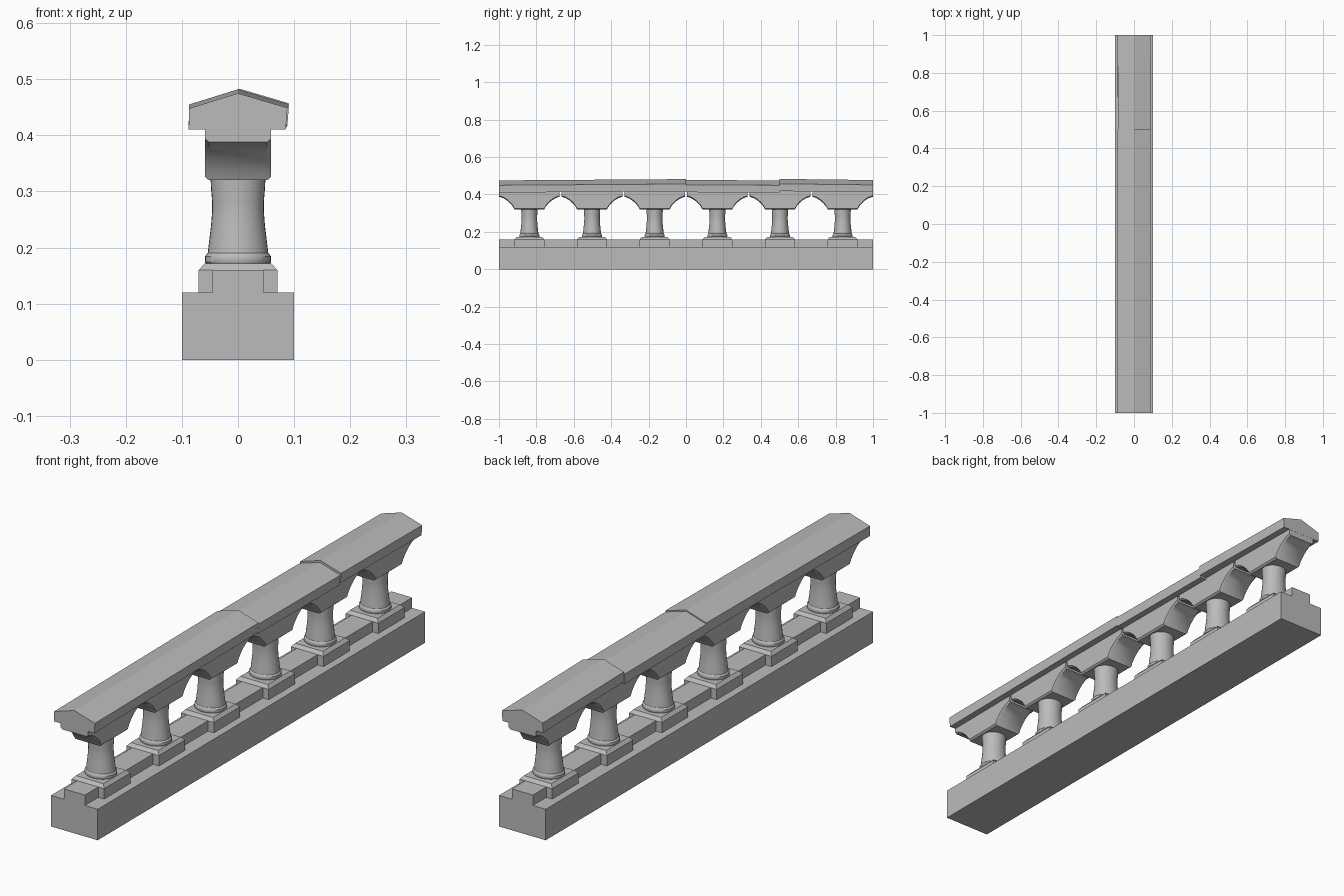
import bpy, bmesh, math

cube = bpy.data.objects.get("Cube")
if cube:
    bpy.data.objects.remove(cube, do_unlink=True)

stone = bpy.data.materials.new("grey_stone")
stone.use_nodes = True
GREY = (0.5, 0.5, 0.5, 1)
stone.diffuse_color = GREY
stone.node_tree.nodes["Principled BSDF"].inputs["Base Color"].default_value = GREY


def loft(name, rings):
    """Skin a row of matching closed rings and cap both ends."""
    bm = bmesh.new()
    rows = [[bm.verts.new(p) for p in ring] for ring in rings]
    for a, b in zip(rows, rows[1:]):
        for i in range(len(a)):
            j = (i + 1) % len(a)
            bm.faces.new((a[i], a[j], b[j], b[i]))
    bm.faces.new(rows[0])
    bm.faces.new(rows[-1])
    bmesh.ops.recalc_face_normals(bm, faces=bm.faces)
    mesh = bpy.data.meshes.new(name)
    bm.to_mesh(mesh)
    bm.free()
    mesh.materials.append(stone)
    obj = bpy.data.objects.new(name, mesh)
    bpy.context.collection.objects.link(obj)
    return obj


def rect(x, y, z, cy=0):
    return [(-x, cy - y, z), (x, cy - y, z), (x, cy + y, z), (-x, cy + y, z)]


def smooth(obj):
    bpy.ops.object.select_all(action='DESELECT')
    obj.select_set(True)
    bpy.context.view_layer.objects.active = obj
    bpy.ops.object.shade_smooth_by_angle(angle=math.radians(35))


# Footing and raised kerb
loft("footing", [rect(0.1, 1, 0), rect(0.1, 1, 0.12)])
loft("kerb", [rect(0.045, 1, 0.115), rect(0.045, 1, 0.16)])

# Radius and height up the baluster, with a rounded foot ring
SHAFT = [(0.056, 0.17), (0.059, 0.174), (0.059, 0.184), (0.056, 0.188), (0.054, 0.19),
         (0.051, 0.215), (0.048, 0.24), (0.046, 0.265), (0.046, 0.28), (0.048, 0.305), (0.049, 0.325)]

# Half outline of the bracket: flat foot, concave arch, short end face
HALF = [(0.08, 0.32), (0.088, 0.335), (0.102, 0.352), (0.12, 0.368),
        (0.14, 0.38), (0.162, 0.388), (0.162, 0.415)]


def bracket_ring(x, cy, lift):
    outline = HALF + [(-y, z) for y, z in reversed(HALF)]
    return [(x, cy + y, z if z > 0.4 else z + lift) for y, z in outline]


for i in range(6):
    cy = (i - 2.5) * 0.335
    loft("plinth", [rect(0.07, 0.08, 0.118, cy), rect(0.07, 0.08, 0.16, cy),
                    rect(0.059, 0.069, 0.172, cy)])
    shaft = loft("baluster", [[(r * math.cos(a * math.tau / 32),
                                cy + 0.9 * r * math.sin(a * math.tau / 32), z)
                               for a in range(32)] for r, z in SHAFT])
    smooth(shaft)
    bracket = loft("arched_bracket", [bracket_ring(-0.059, cy, 0.006), bracket_ring(-0.052, cy, 0),
                                      bracket_ring(0.052, cy, 0), bracket_ring(0.059, cy, 0.006)])
    smooth(bracket)

# Gabled handrail in three slightly misaligned lengths
RAIL = [(-0.088, 0.41), (0.085, 0.41), (0.088, 0.449), (0, 0.475), (-0.087, 0.448)]


def rail_ring(y, dx, dz):
    return [(x + dx, y, z + dz) for x, z in RAIL]


for name, start, end in (("front_rail", (-1, 0, 0), (0, 0, 0.007)),
                         ("middle_rail", (0, 0, 0.002), (0.5, 0, 0)),
                         ("rear_rail", (0.5, 0.003, 0.008), (1, 0, 0.002))):
    loft(name, [rail_ring(*start), rail_ring(*end)])
